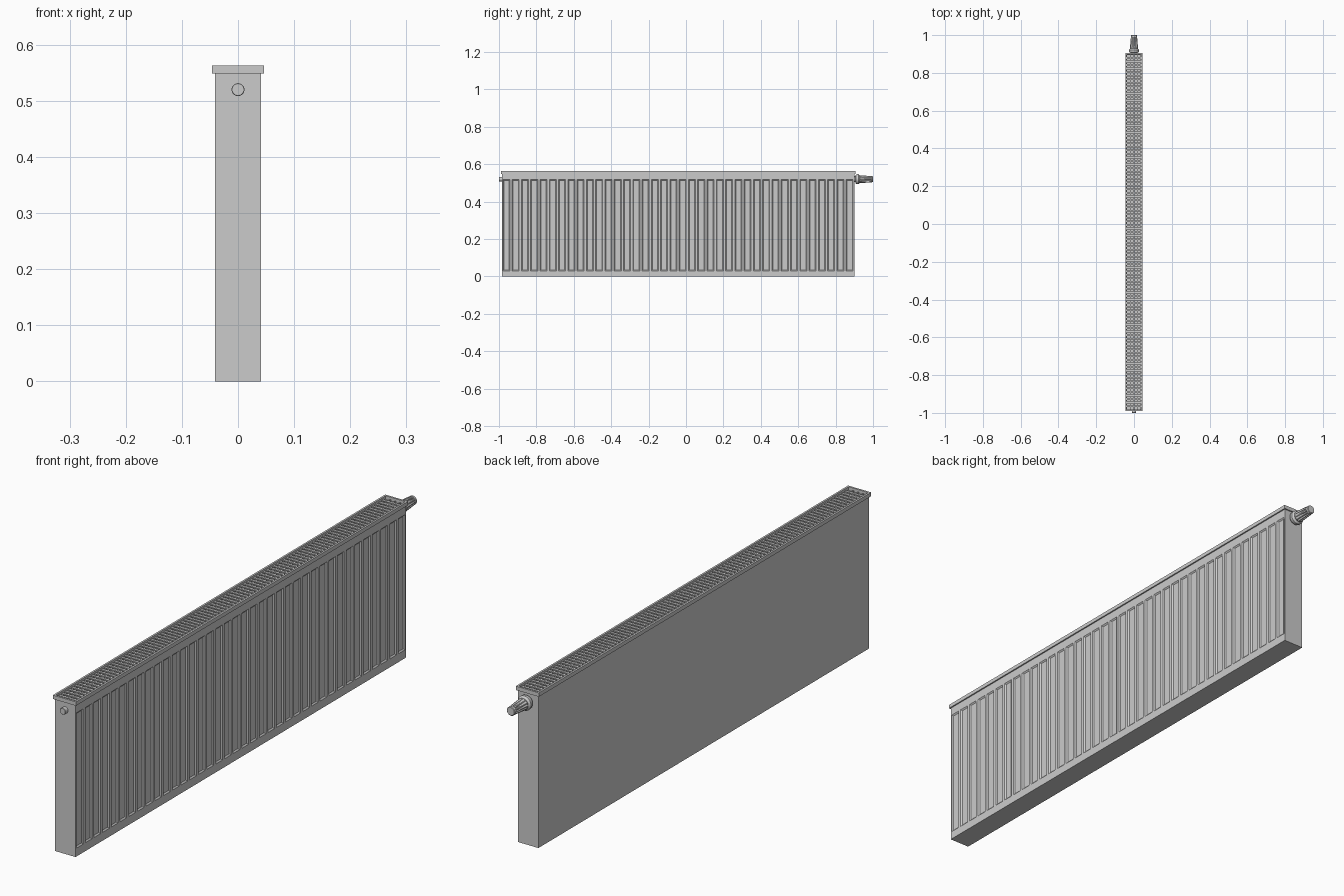
import bpy, bmesh, math

if "Cube" in bpy.data.objects:
    bpy.data.objects.remove(bpy.data.objects["Cube"])

Y0, Y1 = -0.985, 0.9      # body ends
W, H = 0.041, 0.55        # half depth, body height
YC = (Y0 + Y1) / 2


def finish(name, bm, smooth=False):
    bmesh.ops.recalc_face_normals(bm, faces=bm.faces)
    me = bpy.data.meshes.new(name)
    bm.to_mesh(me)
    bm.free()
    ob = bpy.data.objects.new(name, me)
    bpy.context.collection.objects.link(ob)
    if smooth:
        bpy.context.view_layer.objects.active = ob
        ob.select_set(True)
        bpy.ops.object.shade_smooth_by_angle(angle=math.radians(35))
        ob.select_set(False)
    return ob


def box(bm, x0, x1, y0, y1, z0, z1):
    vs = bmesh.ops.create_cube(bm, size=1)["verts"]
    for v in vs:
        v.co.x = x1 if v.co.x > 0 else x0
        v.co.y = y1 if v.co.y > 0 else y0
        v.co.z = z1 if v.co.z > 0 else z0


def lathe(name, profile, n, z, flutes=None):
    """Revolve (y, radius) points around the y axis; flutes = (y start, y end, depth)."""
    bm = bmesh.new()
    rings = []
    for y, r in profile:
        ring = []
        for i in range(n):
            a = 2 * math.pi * i / n
            rr = r
            if flutes and flutes[0] <= y <= flutes[1] and i % 4 in (2, 3):
                rr -= flutes[2]
            ring.append(bm.verts.new((rr * math.cos(a), y, z + rr * math.sin(a))))
        rings.append(ring)
    for a, b in zip(rings, rings[1:]):
        for i in range(n):
            j = (i + 1) % n
            bm.faces.new((a[i], a[j], b[j], b[i]))
    bm.faces.new(rings[0])
    bm.faces.new(rings[-1])
    return finish(name, bm, True)


# casing: bottom, back and end walls, open at the top
bm = bmesh.new()
T = 0.004
box(bm, -W, W - 0.006, Y0, Y1, 0, T)
box(bm, -W, -W + T, Y0, Y1, T, H)
box(bm, -W + T, W - 0.006, Y0, Y0 + T, T, H)
box(bm, -W + T, W - 0.006, Y1 - T, Y1, T, H)
finish("casing", bm)

# front panel with a row of pressed vertical channels
bm = bmesh.new()
N = 38
pitch = (Y1 - Y0) / N
ys = [Y0]
for i in range(N):
    c = Y0 + (i + 0.5) * pitch
    ys += [c - pitch * 0.38, c + pitch * 0.38]
ys.append(Y1)
zs = [0, 0.03, 0.518, H]
grid = [[bm.verts.new((W, y, z)) for z in zs] for y in ys]
channels = []
for i in range(len(ys) - 1):
    for k in range(3):
        f = bm.faces.new((grid[i][k], grid[i + 1][k], grid[i + 1][k + 1], grid[i][k + 1]))
        if k == 1 and i % 2 == 1:
            channels.append(f)
border = [e for e in bm.edges if e.is_boundary]
ext = bmesh.ops.extrude_edge_only(bm, edges=border)["geom"]
for v in ext:
    if isinstance(v, bmesh.types.BMVert):
        v.co.x = W - 0.006
bmesh.ops.inset_individual(bm, faces=channels, thickness=0.007, depth=-0.004)
finish("front_panel", bm)

# top rim
bm = bmesh.new()
RX, RW = 0.046, 0.007
R0, R1 = Y0 - 0.005, Y1 + 0.005
for s in (-1, 1):
    a, b = sorted((s * RX, s * (RX - RW)))
    box(bm, a, b, R0, R1, 0.549, 0.563)
box(bm, -RX + RW, RX - RW, R0, R0 + RW, 0.549, 0.563)
box(bm, -RX + RW, RX - RW, R1 - RW, R1, 0.549, 0.563)
finish("top_rim", bm)

# grille: cross slats over long bars
bm = bmesh.new()
M = 100
step = (R1 - R0 - 2 * RW) / M
for i in range(1, M):
    y = R0 + RW + i * step
    box(bm, -0.039, 0.039, y - 0.0045, y + 0.0045, 0.552, 0.556)
for x in (-0.02, 0, 0.02):
    box(bm, x - 0.0015, x + 0.0015, R0 + RW, R1 - RW, 0.550, 0.555)
finish("top_grille", bm)

# blanking plug
lathe("end_plug", [(Y0 + 0.002, 0.0115), (-0.999, 0.0115), (-1.0, 0.0105)], 32, 0.52)

# thermostat valve: collar and fluted grip
lathe("valve_collar", [(Y1 - 0.002, 0.016), (0.906, 0.016), (0.908, 0.024), (0.913, 0.0265),
                       (0.922, 0.0265), (0.927, 0.022), (0.93, 0.018)], 48, 0.52)
lathe("valve_grip", [(0.925, 0.019), (0.932, 0.021), (0.936, 0.021), (0.99, 0.0165),
                     (0.991, 0.0165), (0.998, 0.016), (1.0, 0.014)], 48, 0.52,
      (0.935, 0.9905, 0.003))
